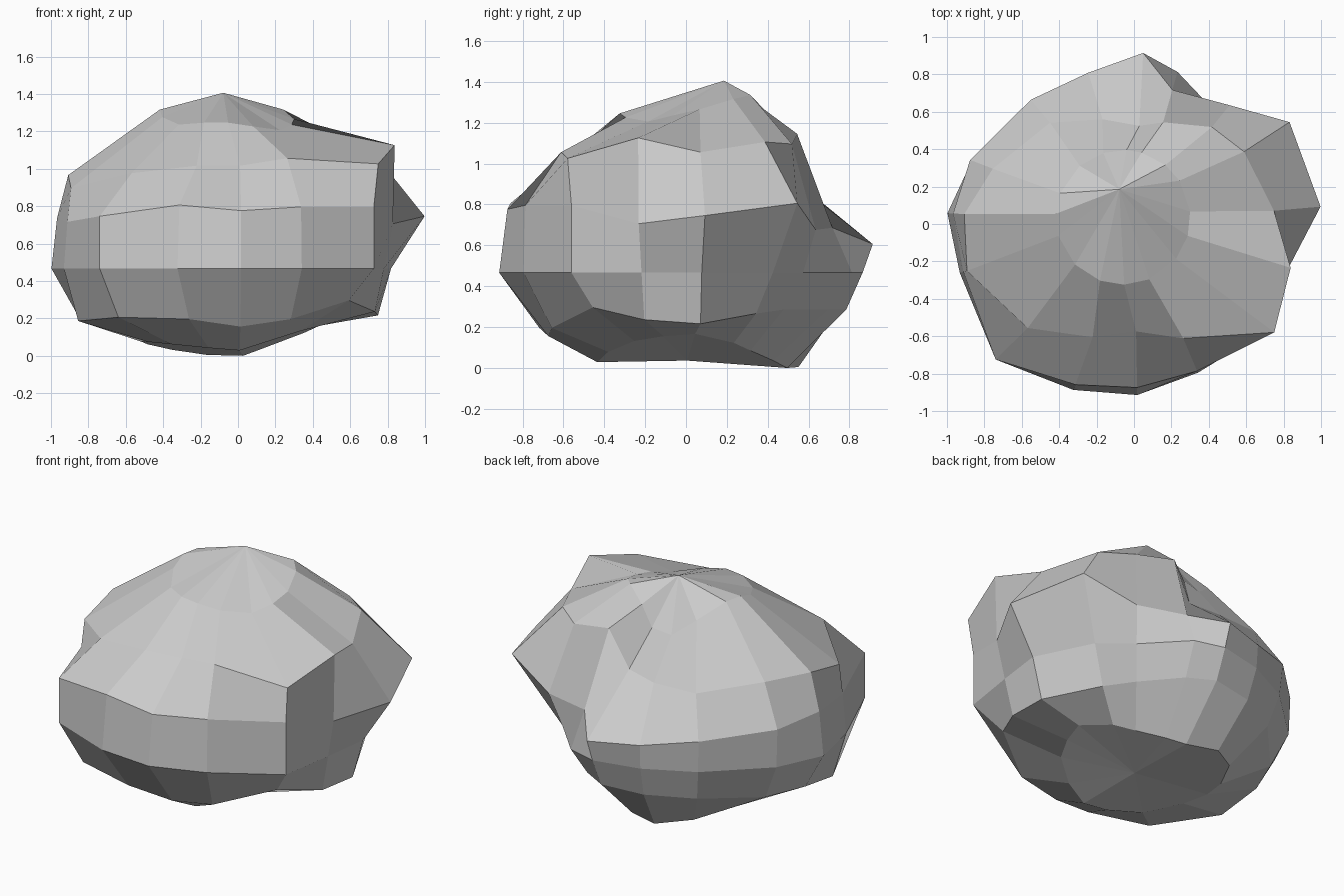
import bpy, bmesh
from math import radians, cos, sin

if "Cube" in bpy.data.objects:
    bpy.data.objects.remove(bpy.data.objects["Cube"])

# Directions of the boulder's main corners, counter-clockwise from +x
angles = [5, 33, 51, 74, 87, 107, 130, 159, 177, 196, 224.6, 250, 271, 293, 322, 344]


def polar(a, r, z, cx=0.0, cy=0.0):
    return (cx + r * cos(radians(a)), cy + r * sin(radians(a)), z)


# Horizontal contours, bottom to top: radius, or (radius, height), per direction
base_r = [.45, .42, .40, .44, .49, .57, .55, .52, .52, .50, .50, .46, .44, .42, .42, .42]
low = [(.75, .23), (.62, .28), (.61, .30), (.72, .30), (.78, .30), (.77, .29),
       (.77, .28), (.82, .25), (.87, .25), (.89, .20), (.90, .22), (.77, .21),
       (.68, .17), (.72, .21), (.75, .31), (.76, .25)]
mid_r = [.82, .77, .73, .84, .86, .83, .84, .93, 1.0, .97, 1.04, .95, .92, .87, .92, .81]
waist = [(1.0, .76), (.99, .82), (.81, .69), (.74, .70), (.91, .62), (.84, .63),
         (.86, .68), (.94, .72), (.97, .75), (.95, .73), (1.04, .76), (.92, .82),
         (.88, .79), (.86, .81), (.92, .81), (.86, .72)]
shoulder = [(.75, 1.07), (.70, 1.12), (.66, 1.11), (.56, 1.16), (.52, .93), (.58, .91),
            (.70, .91), (.81, .97), (.91, .98), (.93, .91), (.80, .99), (.65, 1.03),
            (.58, 1.03), (.67, 1.07), (.95, 1.04), (.87, 1.14)]
top_z = [1.28, 1.33, 1.35, 1.28, 1.16, 1.14, 1.24, 1.33, 1.33, 1.29, 1.25, 1.26,
         1.26, 1.24, 1.22, 1.25]


def underside(a, r):
    x, y, _ = polar(a, r, 0)
    return (x, y, .04 - .07 * max(y, 0) + max(.32 * x, -.1 * x))


rings = [
    [underside(a, r) for a, r in zip(angles, base_r)],
    [polar(a, r, z) for a, (r, z) in zip(angles, low)],
    [polar(a, r, .48) for a, r in zip(angles, mid_r)],
    [polar(a, r, z) for a, (r, z) in zip(angles, waist)],
    [polar(a, r, z) for a, (r, z) in zip(angles, shoulder)],
    [polar(a, .36, z, -.06, .03) for a, z in zip(angles, top_z)],
]

# Faceted boulder: bridge the contours and close both ends
bm = bmesh.new()
loops = [[bm.verts.new(p) for p in ring] for ring in rings]
n = len(angles)
for lo, hi in zip(loops, loops[1:]):
    for i in range(n):
        j = (i + 1) % n
        bm.faces.new((lo[i], lo[j], hi[j], hi[i]))
bottom = bm.verts.new((0, 0, .05))
peak = bm.verts.new((-.08, .18, 1.42))
for i in range(n):
    j = (i + 1) % n
    bm.faces.new((loops[0][j], loops[0][i], bottom))
    bm.faces.new((loops[-1][i], loops[-1][j], peak))

# Rest on the ground, centred
for k in range(3):
    c = [v.co[k] for v in bm.verts]
    shift = min(c) if k == 2 else (min(c) + max(c)) / 2
    for v in bm.verts:
        v.co[k] -= shift
bmesh.ops.recalc_face_normals(bm, faces=bm.faces[:])
mesh = bpy.data.meshes.new("boulder")
bm.to_mesh(mesh)
bm.free()
bpy.context.collection.objects.link(bpy.data.objects.new("boulder", mesh))
